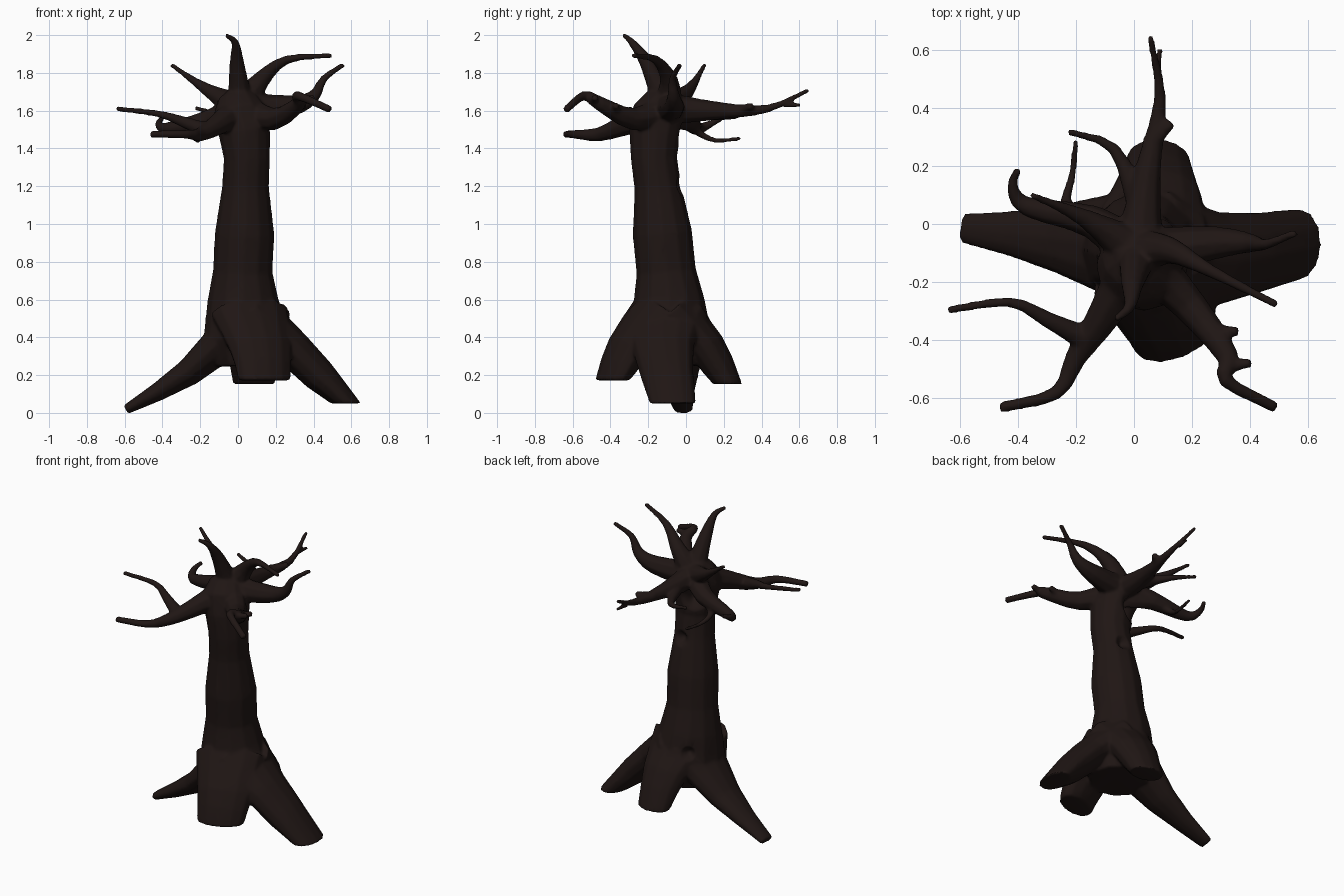
import bpy, bmesh, math
from mathutils import Vector

if "Cube" in bpy.data.objects:
    bpy.data.objects.remove(bpy.data.objects["Cube"])

bm = bmesh.new()
CROWN = (.015, -.1, 1.61)


def tube(rings, end=None, sides=10):
    """Closed tube through rings of (centre, half_width, half_height)."""
    n, prev_t, side, loops = len(rings), None, None, []
    for i, (p, w, h) in enumerate(rings):
        t = (rings[min(i + 1, n - 1)][0] - rings[max(i - 1, 0)][0]).normalized()
        if end and i == n - 1:
            t = Vector(end)
        if side is None:
            side = Vector((0, 0, 1)).cross(t)
            if side.length < 0.3:
                side = Vector((1, 0, 0))
        else:
            side = prev_t.rotation_difference(t) @ side
        side = (side - t * side.dot(t)).normalized()
        up = t.cross(side)
        loops.append([bm.verts.new(p + side * w * math.cos(a) + up * h * math.sin(a))
                      for a in (math.tau * k / sides for k in range(sides))])
        prev_t = t
    for a, b in zip(loops, loops[1:]):
        for k in range(sides):
            j = (k + 1) % sides
            bm.faces.new((a[k], a[j], b[j], b[k]))
    bm.faces.new(loops[0][::-1])
    bm.faces.new(loops[-1])


def spline(points, steps=3):
    """Catmull-Rom curve through the points."""
    p = [Vector(q) for q in points]
    p = [2 * p[0] - p[1]] + p + [2 * p[-1] - p[-2]]
    out = []
    for a, b, c, d in zip(p, p[1:], p[2:], p[3:]):
        for k in range(steps):
            t = k / steps
            out.append((2 * b + (c - a) * t + (2 * a - 5 * b + 4 * c - d) * t ** 2
                        + (3 * b - a - 3 * c + d) * t ** 3) / 2)
    return out + [p[-2]]


def limb(*points, start=CROWN, base=.09, tip=.012):
    """Branch that tapers from base to tip radius."""
    path = spline((start,) + points)
    last = len(path) - 1
    radii = [tip + (base - tip) * (1 - i / last) ** 1.9 for i in range(last + 1)]
    tube([(p, r, r) for p, r in zip(path, radii)], sides=8)


def root(hip, knee, foot, width, thick, end=None, flare=.22):
    """Root that narrows from a wide flare; end sets the direction of its cut face."""
    path = spline((hip, knee, foot), 2)
    rings = []
    for i, p in enumerate(path):
        s = i / (len(path) - 1)
        rings.append((p, width + (flare - width) * (1 - s) ** 1.3, .12 + (thick - .12) * s))
    tube(rings, end, 12)


# Trunk: (x, y, z, radius)
trunk = [(.05, -.09, .25, .18), (.045, -.09, .4, .23), (.025, -.09, .6, .188),
         (.025, -.105, .75, .158), (.035, -.125, .95, .158), (.04, -.15, 1.2, .124),
         (.047, -.17, 1.35, .123), (.035, -.165, 1.48, .137), (.01, -.14, 1.59, .145),
         (0, -.11, 1.66, .11), (0, -.1, 1.71, .05)]
tube([(Vector(r[:3]), r[3], r[3]) for r in trunk], sides=12)

# Roots: left, right, back, front
DOWN = (0, 0, -1)
root((.02, -.08, .48), (-.26, -.05, .215), (-.592, -.015, .018), .052, .026)
root((.08, -.1, .52), (.29, -.12, .34), (.572, -.07, .05), .125, .08, DOWN)
root((.06, -.06, .53), (.08, .11, .35), (.085, .22, .153), .112, .078, DOWN)
root((.06, -.16, .53), (.12, -.31, .34), (.14, -.39, .172), .148, .08, DOWN)

# Front left limb and its fork
limb((-.1, -.31, 1.53), (-.2, -.46, 1.475), (-.27, -.585, 1.475), (-.465, -.635, 1.475), tip=.02)
limb((-.3, -.33, 1.545), (-.43, -.27, 1.585), (-.645, -.298, 1.61), start=(-.16, -.4, 1.49), base=.046,
     tip=.015)
# Left curl and twig
limb((-.15, .01, 1.55), (-.37, .06, 1.505), (-.42, .13, 1.53), (-.4, .19, 1.56), tip=.015)
limb((-.235, .08, 1.475), (-.215, .16, 1.442), (-.2, .29, 1.453), start=(-.2, .03, 1.52), base=.03)
# Long back limb, its twig and stub
limb((.045, .17, 1.6), (.09, .43, 1.61), (.055, .65, 1.71), tip=.013)
limb((.09, .61, 1.63), start=(.08, .52, 1.63), base=.016, tip=.011)
limb((.13, .35, 1.625), start=(.05, .27, 1.6), base=.034, tip=.02)
# Back left limb
limb((-.07, .26, 1.575), (-.23, .32, 1.615), start=(.02, .06, 1.59), base=.045, tip=.013)
# Right limbs, high and low
limb((.12, -.09, 1.76), (.26, -.16, 1.87), (.495, -.28, 1.892), tip=.015)
limb((.28, -.065, 1.625), (.4, -.065, 1.675), (.455, -.07, 1.77), (.56, -.03, 1.845), tip=.015)
# Crooked front right limb with two stubs
limb((.19, -.28, 1.555), (.325, -.46, 1.64), (.315, -.54, 1.68), (.49, -.635, 1.605), tip=.021)
limb((.36, -.37, 1.63), start=(.26, -.37, 1.59), base=.034, tip=.018)
limb((.405, -.48, 1.67), start=(.32, -.49, 1.65), base=.032, tip=.018)
# Upper left limb and the top limb
limb((-.17, .02, 1.715), (-.355, .1, 1.845), tip=.013)
limb((-.005, -.2, 1.84), (-.015, -.285, 1.96), (-.065, -.33, 2), base=.075, tip=.014)

mesh = bpy.data.meshes.new("dead_tree")
bmesh.ops.recalc_face_normals(bm, faces=bm.faces)
bm.to_mesh(mesh)
bm.free()
tree = bpy.data.objects.new("dead_tree", mesh)
bpy.context.collection.objects.link(tree)
bpy.context.view_layer.objects.active = tree
tree.select_set(True)


def apply(kind, **settings):
    m = tree.modifiers.new(kind.lower(), kind)
    for key, value in settings.items():
        setattr(m, key, value)
    bpy.ops.object.modifier_apply(modifier=m.name)


# Fuse the parts into one skin and soften the joins
apply('REMESH', mode='VOXEL', voxel_size=.009)
apply('SMOOTH', factor=.5, iterations=7)

# Hollow under the crown and two knot holes: (centre, radius, depth)
for c, rad, depth in [((-.04, -.04, 1.5), .12, .1), ((-.08, .09, .5), .055, .04),
                      ((.06, -.025, 1.2), .06, .04)]:
    for v in tree.data.vertices:
        d = (v.co - Vector(c)).length / rad
        if d < 1:
            inward = (Vector((.04, -.15, v.co.z)) - v.co).normalized()
            v.co += inward * depth * (1 - d * d) ** 2

apply('DECIMATE', ratio=.2)
bpy.ops.object.shade_smooth()

bark = bpy.data.materials.new("dark_bark")
bark.diffuse_color = (.014, .008, .007, 1)
bark.use_nodes = True
bark.node_tree.nodes["Principled BSDF"].inputs["Base Color"].default_value = bark.diffuse_color
tree.data.materials.clear()
tree.data.materials.append(bark)
